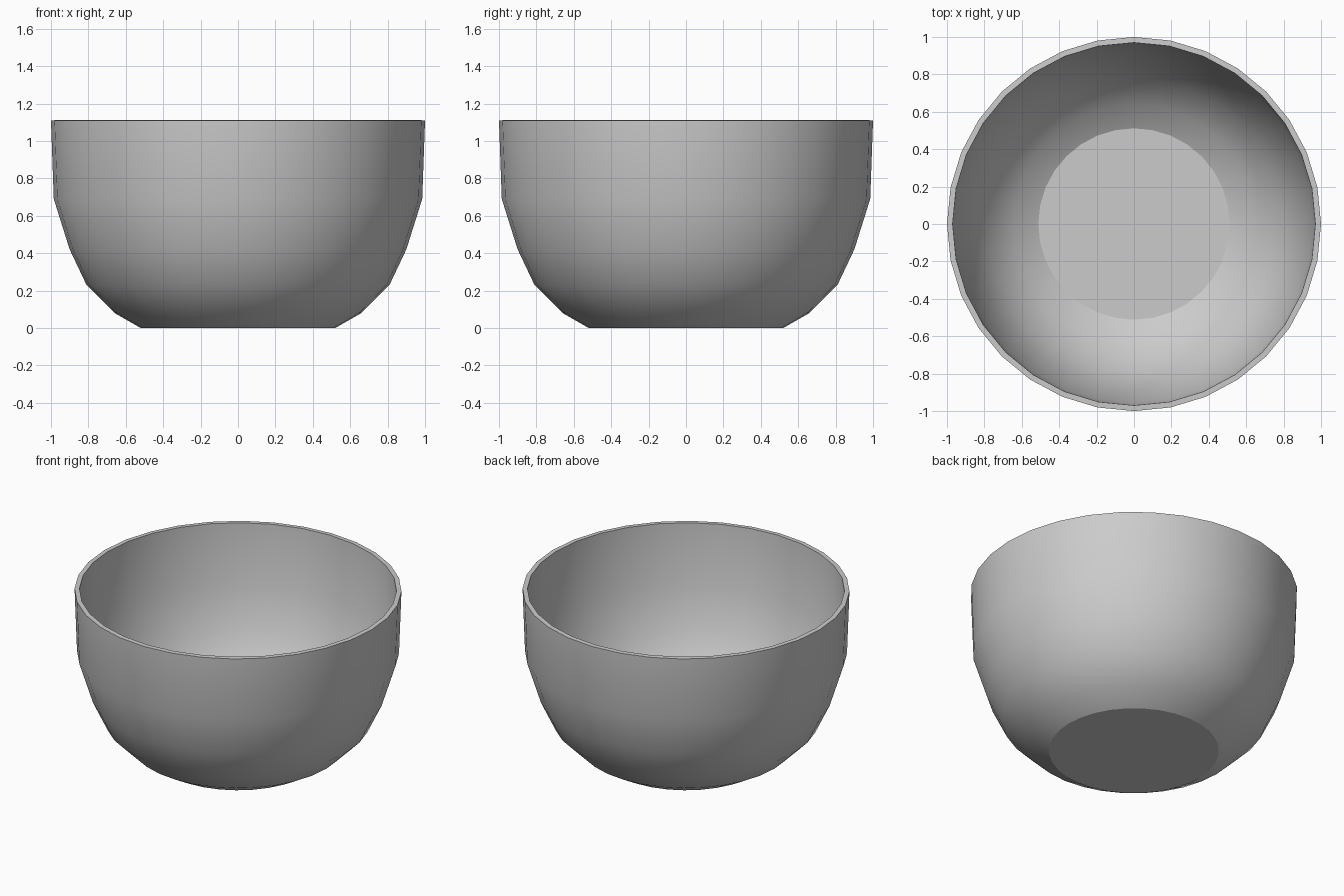
import bpy
import bmesh
import math

cube = bpy.data.objects.get("Cube")
if cube:
    bpy.data.objects.remove(cube, do_unlink=True)

SEGMENTS = 32
THICKNESS = 0.03
# Outer wall as (radius, height), from the foot to the lip
PROFILE = [(0.52, 0), (0.66, 0.08), (0.81, 0.23), (0.90, 0.42), (0.985, 0.69), (1, 1.11)]

# One plain grey for the whole bowl
grey = bpy.data.materials.new("plain_grey")
grey.use_nodes = True
color = (0.6, 0.6, 0.6, 1)
grey.diffuse_color = color
grey.node_tree.nodes["Principled BSDF"].inputs["Base Color"].default_value = color

# Outer shell: stacked rings joined by quads, closed by a flat floor
bm = bmesh.new()
angles = [math.tau * i / SEGMENTS for i in range(SEGMENTS)]
rings = [[bm.verts.new((r * math.cos(a), r * math.sin(a), z)) for a in angles]
         for r, z in PROFILE]
for low, high in zip(rings, rings[1:]):
    for i in range(SEGMENTS):
        j = (i + 1) % SEGMENTS
        bm.faces.new((low[i], low[j], high[j], high[i]))
bm.faces.new(reversed(rings[0]))

mesh = bpy.data.meshes.new("bowl")
bm.to_mesh(mesh)
bm.free()
mesh.materials.append(grey)
bowl = bpy.data.objects.new("bowl", mesh)
bpy.context.collection.objects.link(bowl)

# Even wall thickness, grown inwards
wall = bowl.modifiers.new("wall", "SOLIDIFY")
wall.thickness = THICKNESS
wall.offset = -1
wall.use_even_offset = True
bpy.ops.object.select_all(action="DESELECT")
bowl.select_set(True)
bpy.context.view_layer.objects.active = bowl
bpy.ops.object.modifier_apply(modifier=wall.name)

# Smooth walls with a crisp lip and floor edge
bpy.ops.object.shade_smooth_by_angle(angle=math.radians(25))
